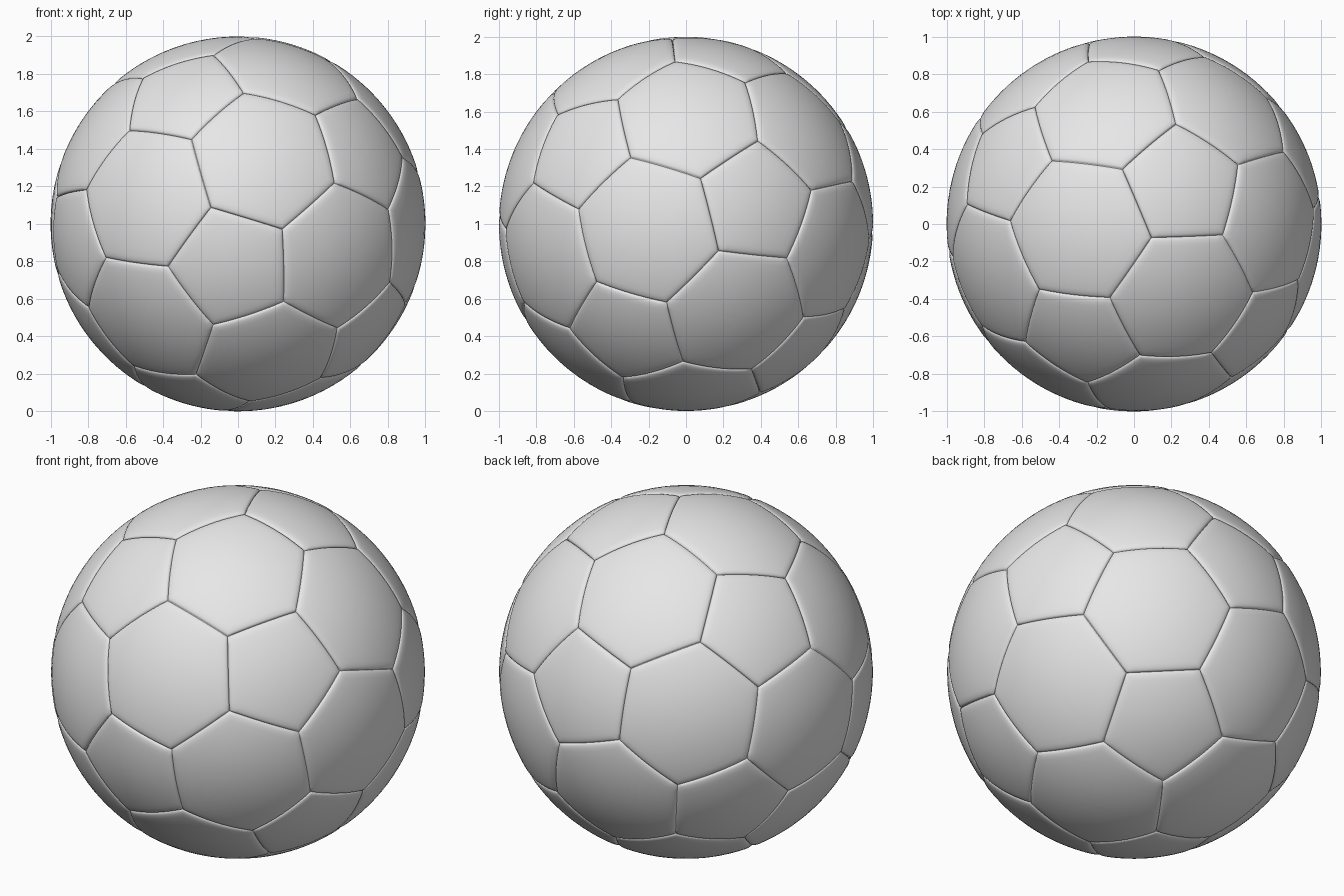
import bpy
import bmesh
import math
from mathutils import Matrix, Vector

cube = bpy.data.objects.get("Cube")
if cube:
    bpy.data.objects.remove(cube, do_unlink=True)

SEGMENTS = 12                      # points along each panel edge
SEAM = [(0, 0.016), (0.003, 0.0095), (0.008, 0.0055), (0.016, 0.003),
        (0.028, 0.001), (0.045, 0)]  # distance from seam, depth
INNER_RINGS = 7

grey = bpy.data.materials.new("light grey")
grey.use_nodes = True
grey.diffuse_color = (0.8, 0.8, 0.8, 1)
grey.node_tree.nodes["Principled BSDF"].inputs["Base Color"].default_value = (0.8, 0.8, 0.8, 1)


def ball_axes():
    """Rotation set by two neighbouring pentagon centres."""
    side = Vector((0.909, 0.398, 0.121)).normalized()
    top = Vector((0.281, 0.219, 0.934)).normalized()
    y = (side - top).normalized()
    z = (side + top).normalized()
    return Matrix((y.cross(z), y, z)).transposed()


def panel_outlines():
    """Corner loops of a truncated icosahedron on the unit sphere."""
    phi = (1 + math.sqrt(5)) / 2
    turn = ball_axes()
    bm = bmesh.new()
    for a in (-1, 1):
        for b in (-phi, phi):
            for p in ((0, a, b), (a, b, 0), (b, 0, a)):
                bm.verts.new(turn @ Vector(p))
    tips = [v.co.copy() for v in bm.verts]
    bm.free()
    near = {i: [j for j, q in enumerate(tips) if j != i and (p - q).length < 2.1]
            for i, p in enumerate(tips)}

    def cut(i, j):
        return tips[i].lerp(tips[j], 1 / 3).normalized()

    def ordered(points):
        axis = sum(points, Vector()).normalized()
        u = (points[0] - axis * points[0].dot(axis)).normalized()
        w = axis.cross(u)
        return sorted(points, key=lambda p: math.atan2(p.dot(w), p.dot(u)))

    pentagons = [ordered([cut(i, j) for j in near[i]]) for i in near]
    hexagons = [ordered([cut(a, b) for a in (i, j, k) for b in (i, j, k) if a != b])
                for i in near for j in near[i] for k in near[j]
                if i < j < k and k in near[i]]
    return pentagons, hexagons


def add_panel(bm, corners):
    """Domed panel made of concentric rings that roll down into the seam."""
    centre = sum(corners, Vector()) / len(corners)
    apothem = ((corners[0] + corners[1]) / 2 - centre).length
    edge = [a.lerp(b, s / SEGMENTS)
            for a, b in zip(corners, corners[1:] + corners[:1])
            for s in range(SEGMENTS)]
    rings = [(1 - d / apothem, depth) for d, depth in SEAM]
    last = rings[-1][0]
    rings += [(last * (1 - k / INNER_RINGS), 0) for k in range(1, INNER_RINGS)]

    previous = None
    for t, depth in rings:
        ring = [bm.verts.new(centre.lerp(p, t).normalized() * (1 - depth)) for p in edge]
        if previous:
            for k in range(len(ring)):
                n = (k + 1) % len(ring)
                bm.faces.new((previous[k], previous[n], ring[n], ring[k]))
        previous = ring
    middle = bm.verts.new(centre.normalized())
    for k in range(len(previous)):
        bm.faces.new((previous[k], previous[(k + 1) % len(previous)], middle))


def build_panels(name, outlines):
    bm = bmesh.new()
    for corners in outlines:
        add_panel(bm, corners)
    bmesh.ops.remove_doubles(bm, verts=bm.verts, dist=0.0001)
    for face in bm.faces:
        face.smooth = True
    mesh = bpy.data.meshes.new(name)
    bm.to_mesh(mesh)
    bm.free()
    mesh.materials.append(grey)
    obj = bpy.data.objects.new(name, mesh)
    obj.location.z = 1
    bpy.context.collection.objects.link(obj)


# Stitched panels of the ball
pentagons, hexagons = panel_outlines()
build_panels("pentagon_panels", pentagons)
build_panels("hexagon_panels", hexagons)
